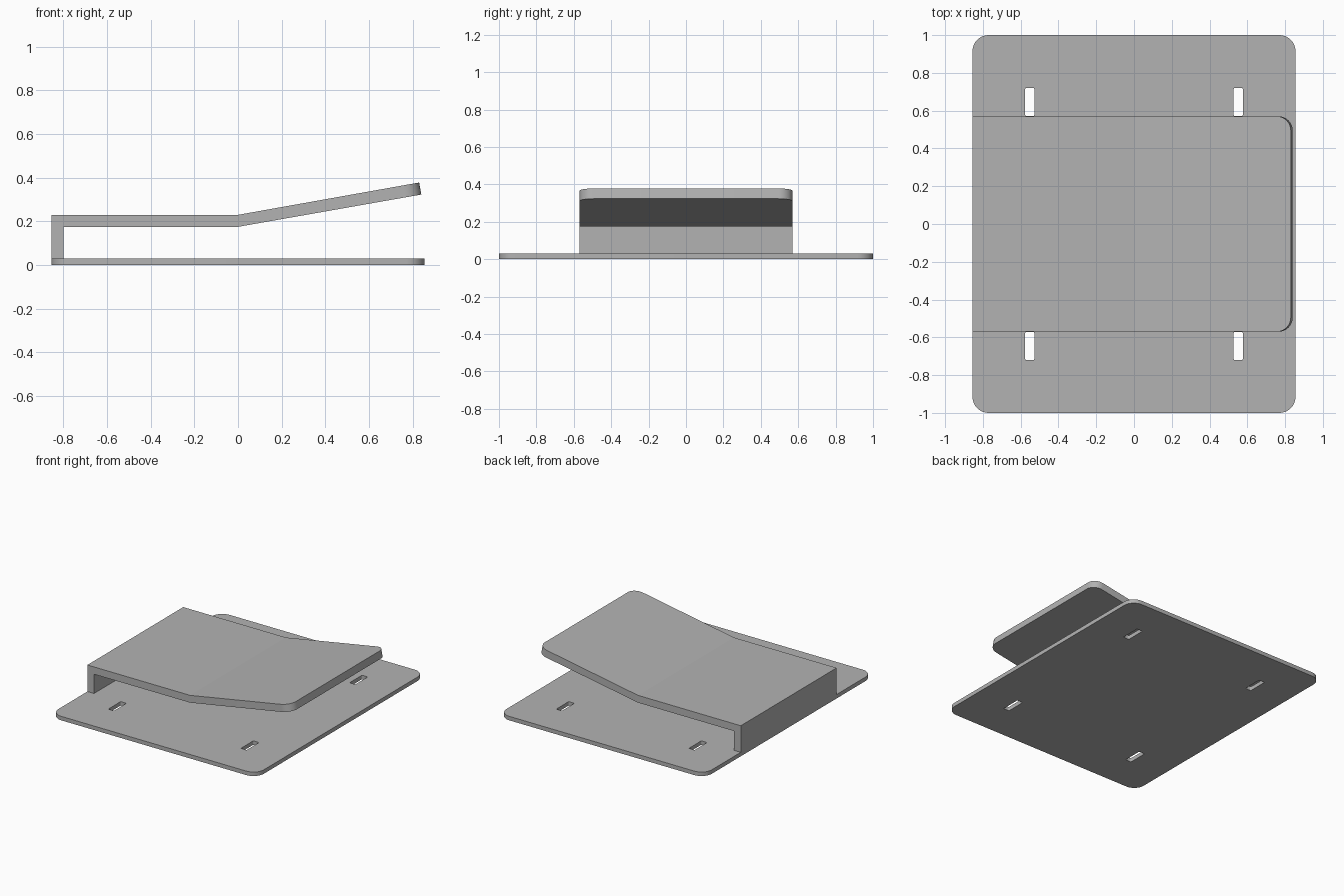
import bpy
import bmesh
import math

if "Cube" in bpy.data.objects:
    bpy.data.objects.remove(bpy.data.objects["Cube"])

grey = bpy.data.materials.new("plain_grey")
grey.use_nodes = True
colour = (0.45, 0.45, 0.45, 1)
grey.diffuse_color = colour
grey.node_tree.nodes["Principled BSDF"].inputs["Base Color"].default_value = colour


def prism(name, outline, depth, round_edge, radius, segments=8):
    """Extrude a planar outline by a vector, then round the chosen edges."""
    bm = bmesh.new()
    face = bm.faces.new([bm.verts.new(p) for p in outline])
    grown = bmesh.ops.extrude_face_region(bm, geom=[face])["geom"]
    moved = [v for v in grown if isinstance(v, bmesh.types.BMVert)]
    bmesh.ops.translate(bm, verts=moved, vec=depth)
    edges = [e for e in bm.edges if round_edge(*(v.co for v in e.verts))]
    bmesh.ops.bevel(bm, geom=edges, offset=radius, segments=segments,
                    profile=0.5, affect='EDGES')
    bmesh.ops.recalc_face_normals(bm, faces=bm.faces)
    mesh = bpy.data.meshes.new(name)
    bm.to_mesh(mesh)
    bm.free()
    mesh.materials.append(grey)
    obj = bpy.data.objects.new(name, mesh)
    bpy.context.collection.objects.link(obj)
    return obj


def block(name, cx, cy, hx, hy, z0, z1, radius, segments=8):
    """Rounded rectangle plate standing between two heights."""
    outline = [(cx + sx * hx, cy + sy * hy, z0)
               for sx, sy in ((-1, -1), (1, -1), (1, 1), (-1, 1))]
    return prism(name, outline, (0, 0, z1 - z0),
                 lambda a, b: abs(a.z - b.z) > 1e-4, radius, segments)


def smooth(obj):
    bpy.ops.object.select_all(action='DESELECT')
    obj.select_set(True)
    bpy.context.view_layer.objects.active = obj
    bpy.ops.object.shade_smooth_by_angle(angle=math.radians(30))


# Base plate with four slots
base = block("base_plate", 0, 0, 0.855, 1.0, 0, 0.03, 0.085)
bpy.context.view_layer.objects.active = base
for sx in (-1, 1):
    for sy in (-1, 1):
        cutter = block("slot_cutter", sx * 0.552, sy * 0.646,
                       0.024, 0.074, -0.1, 0.1, 0.006, 3)
        cutter.hide_render = True
        cut = base.modifiers.new("slot", 'BOOLEAN')
        cut.operation = 'DIFFERENCE'
        cut.solver = 'EXACT'
        cut.object = cutter
        bpy.ops.object.modifier_apply(modifier=cut.name)
        bpy.data.objects.remove(cutter)
smooth(base)

# Bent bracket: upright wall, level shelf and raised lip in one profile
HALF_WIDTH = 0.57
profile = [(-0.855, 0.03), (-0.8, 0.03), (-0.8, 0.175), (0, 0.175),
           (0.84, 0.323), (0.83, 0.378), (0, 0.23), (-0.855, 0.23)]
bracket = prism("bent_bracket", [(x, -HALF_WIDTH, z) for x, z in profile],
                (0, 2 * HALF_WIDTH, 0),
                lambda a, b: min(a.x, b.x) > 0.8 and abs(a.y - b.y) < 1e-4,
                0.075)
bpy.context.view_layer.objects.active = bracket
# Keep the shallow bend crisp while the lip corners stay smooth
bpy.ops.object.select_all(action='DESELECT')
bracket.select_set(True)
bpy.ops.object.shade_smooth_by_angle(angle=math.radians(30))
for edge in bracket.data.edges:
    a, b = (bracket.data.vertices[i].co for i in edge.vertices)
    if abs(a.x) < 1e-3 and abs(b.x) < 1e-3:
        edge.use_edge_sharp = True
